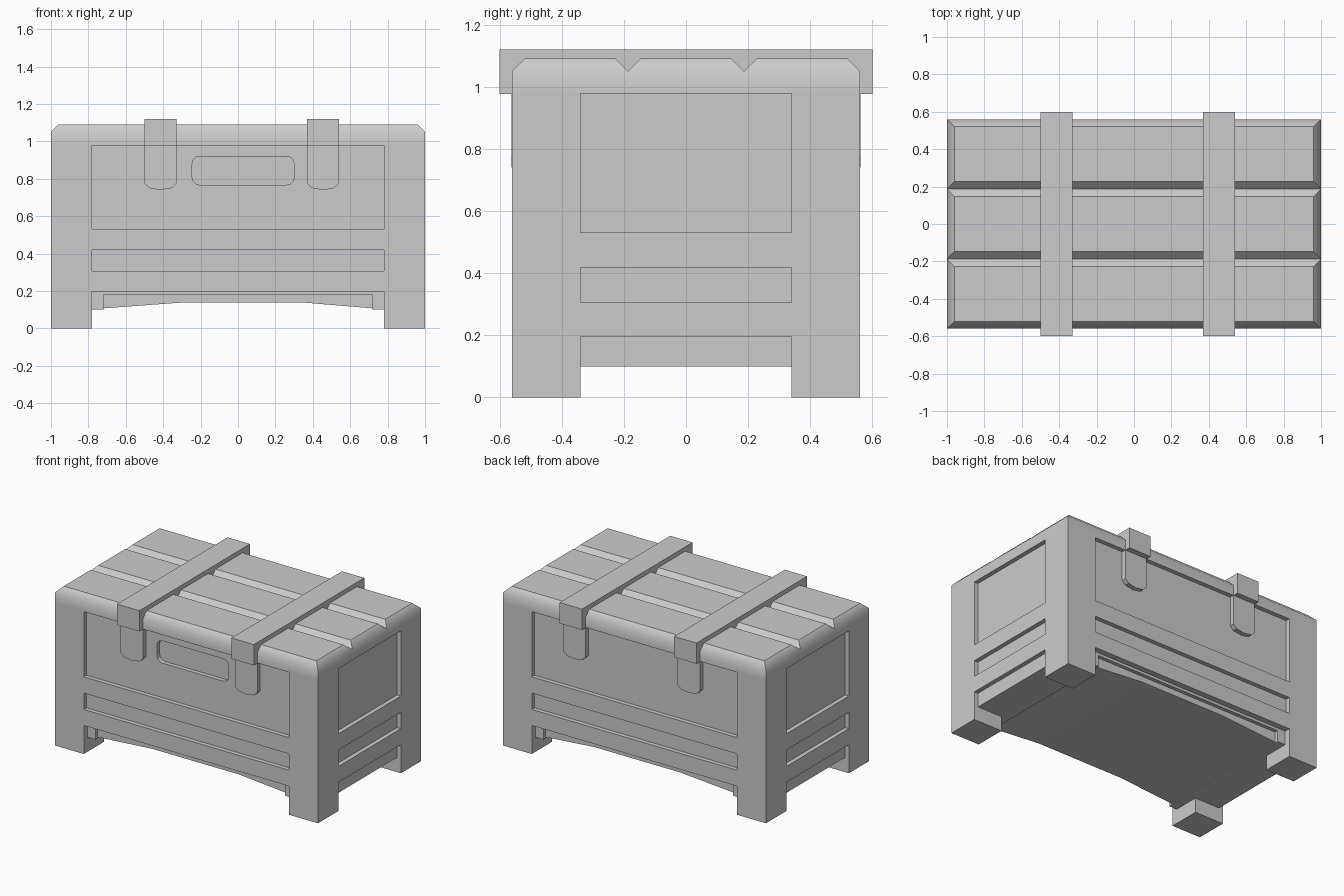
import bpy, bmesh, math

if "Cube" in bpy.data.objects:
    bpy.data.objects.remove(bpy.data.objects["Cube"])

def finish(name, bm):
    bmesh.ops.remove_doubles(bm, verts=bm.verts, dist=1e-5)
    bmesh.ops.recalc_face_normals(bm, faces=bm.faces)
    me = bpy.data.meshes.new(name)
    bm.to_mesh(me)
    bm.free()
    ob = bpy.data.objects.new(name, me)
    bpy.context.collection.objects.link(ob)
    return ob

def prism(name, pts, y0, y1):
    """Extrude an x-z outline along y."""
    bm = bmesh.new()
    a = [bm.verts.new((x, y0, z)) for x, z in pts]
    b = [bm.verts.new((x, y1, z)) for x, z in pts]
    bm.faces.new(a)
    bm.faces.new(b)
    for i in range(len(pts)):
        j = (i + 1) % len(pts)
        bm.faces.new((a[i], a[j], b[j], b[i]))
    return finish(name, bm)

def box(name, x0, x1, y0, y1, z0, z1):
    return prism(name, [(x0, z0), (x1, z0), (x1, z1), (x0, z1)], y0, y1)

# Chest block with three bevelled lid planks
bm = bmesh.new()
C = 0.04
ys = [-0.56, -0.187, 0.187, 0.56]
for k in range(3):
    y0, y1 = ys[k], ys[k + 1]
    def ring(z, c=0):
        return [bm.verts.new(p) for p in ((-1 + c, y0 + c, z), (1 - c, y0 + c, z),
                                          (1 - c, y1 - c, z), (-1 + c, y1 - c, z))]
    rings = [ring(0), ring(0.98), ring(1.05), ring(1.09, C)]
    bm.faces.new(rings[0])
    bm.faces.new(rings[3])
    for r in range(3):
        for i in range(4):
            # skip the inner walls between neighbouring planks
            if r < 2 and ((i == 0 and k > 0) or (i == 2 and k < 2)):
                continue
            j = (i + 1) % 4
            f = bm.faces.new((rings[r][i], rings[r][j], rings[r + 1][j], rings[r + 1][i]))
            f.smooth = r > 0
bmesh.ops.remove_doubles(bm, verts=bm.verts, dist=1e-5)
bmesh.ops.recalc_face_normals(bm, faces=bm.faces)
for e in bm.edges:
    e.smooth = e.calc_face_angle(0) < math.radians(50)
body = finish("chest_body", bm)

def cut(cutter):
    m = body.modifiers.new("cut", 'BOOLEAN')
    m.operation = 'DIFFERENCE'
    m.solver = 'EXACT'
    m.object = cutter
    bpy.context.view_layer.objects.active = body
    bpy.ops.object.modifier_apply(modifier=m.name)
    bpy.data.objects.remove(cutter)

# Openings between the legs
cut(box("cutter", -0.78, 0.78, -0.8, 0.8, -0.1, 0.1))
cut(box("cutter", -1.2, 1.2, -0.34, 0.34, -0.1, 0.1))

# Recessed panels on all four sides
for s in (-1, 1):
    for z0, z1, d in ((0.53, 0.978, 0.03), (0.306, 0.418, 0.03), (0.05, 0.196, 0.04)):
        y = sorted((s * (0.56 - d), s * 0.8))
        cut(box("cutter", -0.78, 0.78, *y, z0, z1))
        x = sorted((s * 0.97, s * 1.2))
        cut(box("cutter", *x, -0.34, 0.34, z0, z1))
    # Second step of the lower front and back edge
    y = sorted((s * 0.495, s * 0.8))
    cut(box("cutter", -0.72, 0.72, *y, 0.05, 0.178))

# Arched underside
cut(prism("cutter", [(-0.72, 0.02), (-0.72, 0.107), (-0.3, 0.138), (0.35, 0.138),
                     (0.72, 0.107), (0.72, 0.02)], -0.8, 0.8))

# Rounded slot in the front panel
slot = []
for cx, cz, a0 in ((0.26, 0.88, 0), (-0.205, 0.88, 90), (-0.205, 0.807, 180), (0.26, 0.807, 270)):
    for i in range(4):
        a = math.radians(a0 + i * 30)
        slot.append((cx + 0.04 * math.cos(a), cz + 0.04 * math.sin(a)))
cut(prism("cutter", slot, -0.8, -0.5))

# Straps over the lid with rounded tongues front and back
for n, cx in (("left", -0.415), ("right", 0.455)):
    w = 0.085
    box(f"strap_{n}", cx - w, cx + w, -0.6, 0.6, 0.977, 1.12)
    half = [(w, 0.99), (w, 0.775), (w - 0.025, 0.75), (0.0, 0.74)]
    outline = [(cx + x, z) for x, z in half] + [(cx - x, z) for x, z in half[-2::-1]]
    for side, s in (("front", -1), ("back", 1)):
        prism(f"tongue_{n}_{side}", outline, s * 0.52, s * 0.562)
